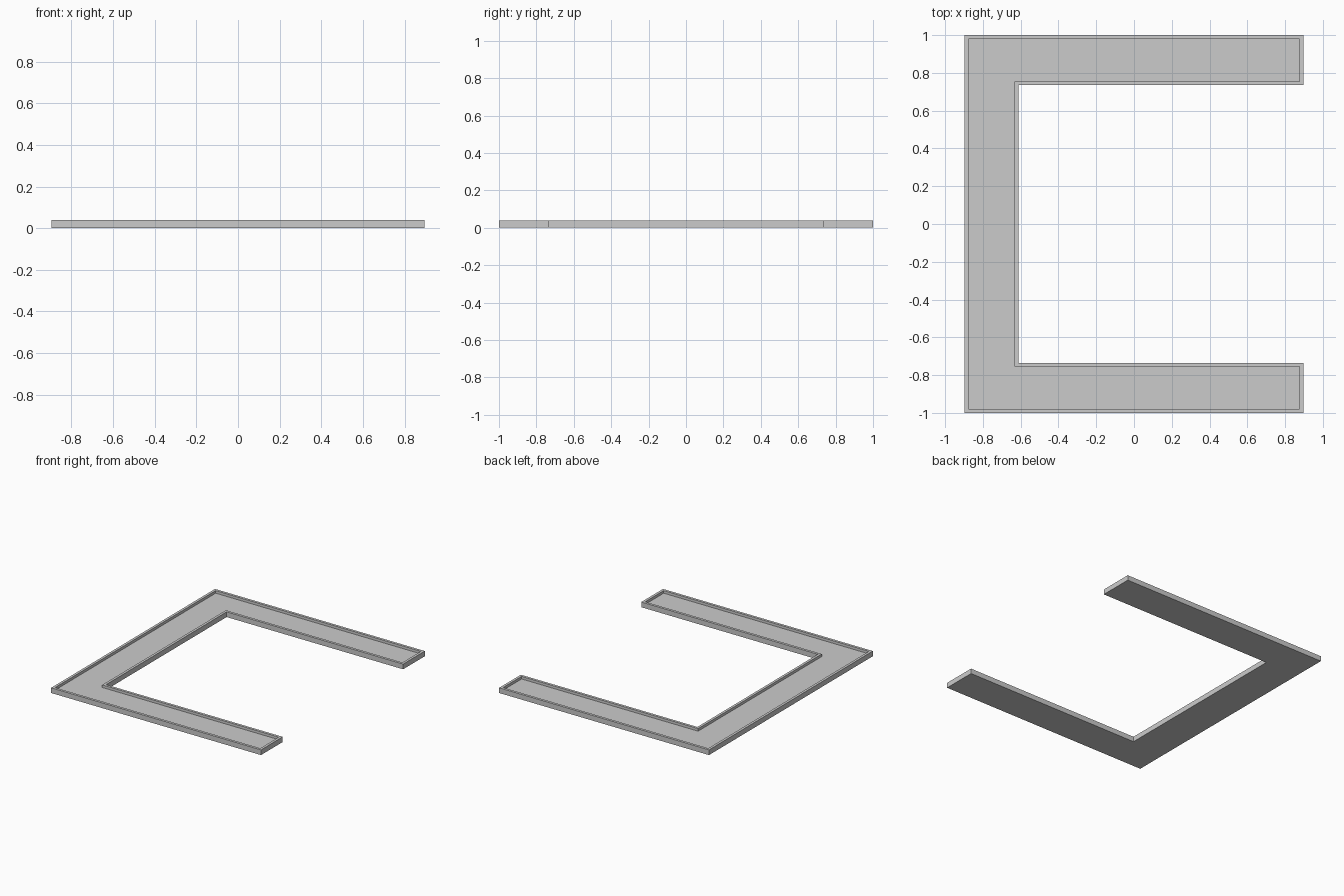
import bpy, bmesh

if "Cube" in bpy.data.objects:
    bpy.data.objects.remove(bpy.data.objects["Cube"])

HEIGHT, FLOOR, RIM = 0.04, 0.02, 0.02


def c_outline(inset):
    """C-shaped outline, moved inward by inset."""
    left, right, back = -0.897 + inset, 0.897 - inset, 1.0 - inset
    inner_x, inner_y = -0.612 - inset, 0.735 + inset
    half = [(left, back), (right, back), (right, inner_y), (inner_x, inner_y)]
    return half + [(x, -y) for x, y in reversed(half)]


bm = bmesh.new()


def ring(inset, z):
    return [bm.verts.new((x, y, z)) for x, y in c_outline(inset)]


# Loops from the underside, up the outer wall, over the rim, down to the floor
loops = [ring(0, 0), ring(0, HEIGHT), ring(RIM, HEIGHT), ring(RIM, FLOOR)]
for a, b in zip(loops, loops[1:]):
    for i in range(8):
        j = (i + 1) % 8
        bm.faces.new((a[i], a[j], b[j], b[i]))

# Underside and recessed floor, each as two arms and a spine
for loop in (loops[0], loops[-1]):
    for ids in ((0, 1, 2, 3), (0, 3, 4, 7), (7, 4, 5, 6)):
        bm.faces.new([loop[i] for i in ids])
bmesh.ops.recalc_face_normals(bm, faces=bm.faces)

mesh = bpy.data.meshes.new("c_shaped_tray")
bm.to_mesh(mesh)
bm.free()
tray = bpy.data.objects.new("c_shaped_tray", mesh)
bpy.context.collection.objects.link(tray)
